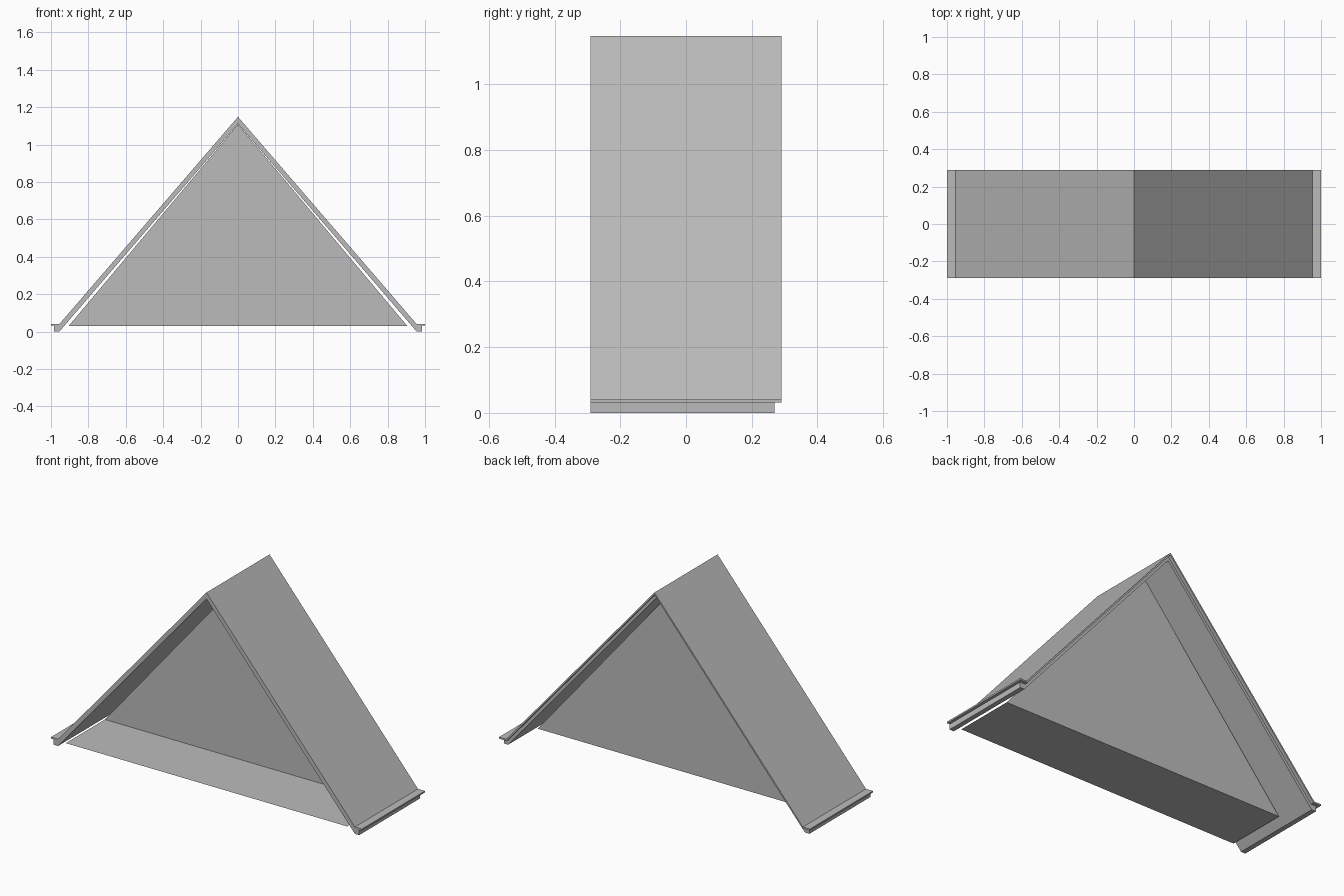
import bpy
import bmesh

cube = bpy.data.objects.get("Cube")
if cube:
    bpy.data.objects.remove(cube, do_unlink=True)

grey = bpy.data.materials.new("plain grey")
grey.use_nodes = True
colour = (0.5, 0.5, 0.5, 1)
grey.diffuse_color = colour
grey.node_tree.nodes["Principled BSDF"].inputs["Base Color"].default_value = colour

FRONT, BACK, WALL_Y = -0.29, 0.29, 0.07


def finish(name, bm):
    mesh = bpy.data.meshes.new(name)
    bm.to_mesh(mesh)
    bm.free()
    mesh.materials.append(grey)
    obj = bpy.data.objects.new(name, mesh)
    bpy.context.collection.objects.link(obj)
    return obj


def gable_shell(name, upper, lower, y0, y1):
    """Extrude a symmetric gable section; half profiles run from eave to ridge."""
    def full(half):
        return half + [(-x, z) for x, z in reversed(half[:-1])]
    outline = full(upper) + full(lower)[::-1]
    bm = bmesh.new()
    face = bm.faces.new([bm.verts.new((x, y0, z)) for x, z in outline])
    side = bmesh.ops.extrude_face_region(bm, geom=[face])["geom"]
    moved = [v for v in side if isinstance(v, bmesh.types.BMVert)]
    bmesh.ops.translate(bm, verts=moved, vec=(0, y1 - y0, 0))
    bmesh.ops.recalc_face_normals(bm, faces=bm.faces)
    return finish(name, bm)


def sheet(name, points):
    bm = bmesh.new()
    bm.faces.new([bm.verts.new(p) for p in points])
    return finish(name, bm)


# Outer roof covering with flat eave flanges
gable_shell("roof_covering",
            [(-1, 0.04), (-0.955, 0.04), (0, 1.148)],
            [(-1, 0.031), (-0.951, 0.031), (0, 1.135)],
            FRONT, BACK)

# Inner roof lining with a short foot at each eave
gable_shell("roof_lining",
            [(-0.983, 0), (-0.983, 0.031), (-0.951, 0.031), (0, 1.135)],
            [(-0.955, 0), (0, 1.111)],
            FRONT, BACK - 0.02)

# Recessed gable wall and the ledge in front of it
sheet("gable_wall", [(-0.905, WALL_Y, 0.03), (0.905, WALL_Y, 0.03), (0, WALL_Y, 1.108)])
sheet("ledge", [(-0.905, FRONT, 0.03), (0.905, FRONT, 0.03),
                (0.905, WALL_Y, 0.03), (-0.905, WALL_Y, 0.03)])
